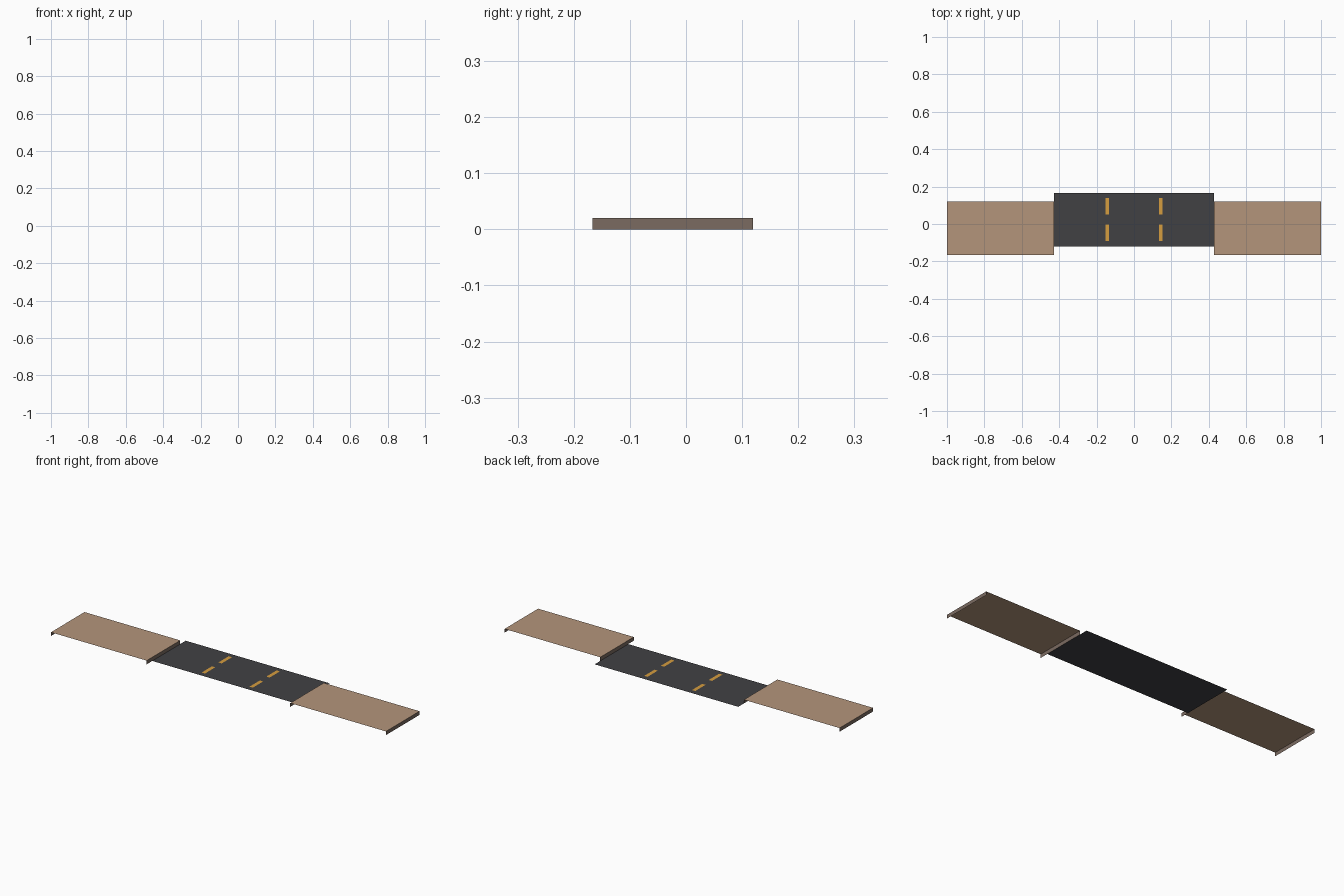
import bpy

if "Cube" in bpy.data.objects:
    bpy.data.objects.remove(bpy.data.objects["Cube"])

T = 2 / 7            # one square tile
H = 0.02             # height of the raised ground
Y0 = -7 * T / 12     # front limit of the model


def material(name, r, g, b):
    def lin(c):
        c /= 255
        return c / 12.92 if c <= 0.04045 else ((c + 0.055) / 1.055) ** 2.4
    m = bpy.data.materials.new(name)
    m.diffuse_color = (lin(r), lin(g), lin(b), 1)
    m.use_nodes = True
    m.node_tree.nodes["Principled BSDF"].inputs["Base Color"].default_value = m.diffuse_color
    return m


tan = material("tan_ground", 180, 149, 123)
bank_brown = material("bank_brown", 123, 107, 97)
asphalt = material("asphalt", 65, 65, 68)
orange = material("orange_paint", 214, 157, 62)


def quad(name, corners, mat):
    me = bpy.data.meshes.new(name)
    me.from_pydata(corners, [], [(0, 1, 2, 3)])
    me.materials.append(mat)
    ob = bpy.data.objects.new(name, me)
    bpy.context.collection.objects.link(ob)
    return ob


def flat(name, x0, x1, y0, y1, z, mat):
    return quad(name, [(x0, y0, z), (x1, y0, z), (x1, y1, z), (x0, y1, z)], mat)


def wall(name, x, y0, y1, facing, mat):
    c = [(x, y0, 0), (x, y1, 0), (x, y1, H), (x, y0, H)]
    return quad(name, c if facing > 0 else c[::-1], mat)


# Raised ground at both ends, open at front and back
for side, s in (("left", -1), ("right", 1)):
    xa, xb = sorted((s * 1.5 * T, s * 3.5 * T))
    flat(side + "_ground_top", xa, xb, Y0, Y0 + T, H, tan)
    wall(side + "_outer_bank", s * 3.5 * T, Y0, Y0 + T, s, bank_brown)
    wall(side + "_inner_bank", s * 1.5 * T, Y0, Y0 + T, -s, bank_brown)

# Sunken road, offset towards the back
flat("road", -1.5 * T, 1.5 * T, -Y0 - T, -Y0, 0, asphalt)

# Painted lane dashes on the tile seams
for i, x in enumerate((-T / 2, T / 2)):
    for j, f in enumerate((0.25, 0.75)):
        y = -Y0 - f * T
        flat(f"lane_dash_{i}_{j}", x - 0.01, x + 0.01, y - 0.044, y + 0.044, 0.0008, orange)
